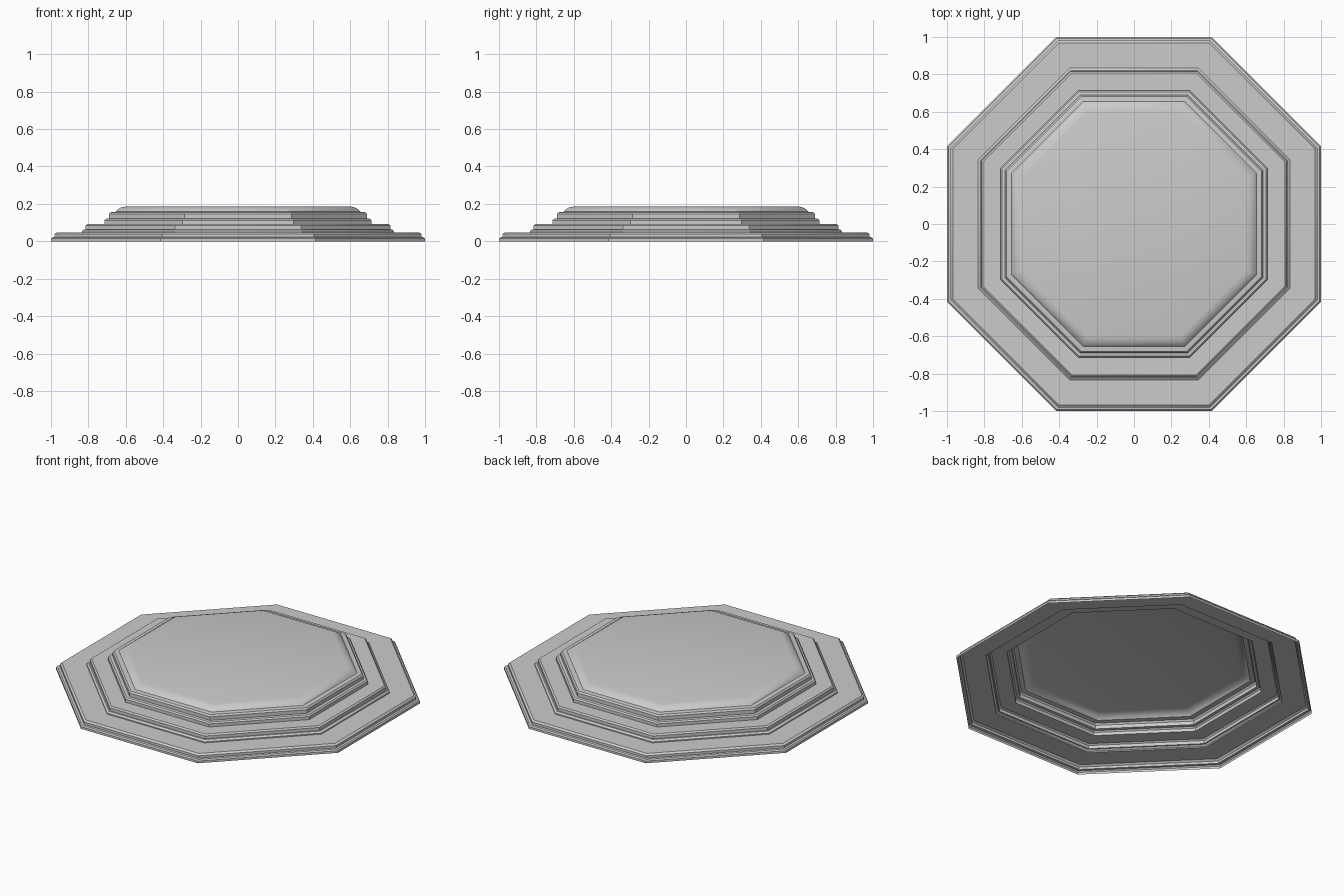
import bpy, bmesh
from math import pi, cos, sin

if "Cube" in bpy.data.objects:
    bpy.data.objects.remove(bpy.data.objects["Cube"])

SIDES = 8

# stepped outline from ground to top: (distance to flat side, height)
PROFILE = [
    (1.0, 0.0), (1.0, 0.014), (0.993, 0.021), (0.98, 0.023),      # bottom tread
    (0.98, 0.038), (0.969, 0.048),
    (0.833, 0.048), (0.833, 0.055), (0.822, 0.064), (0.815, 0.064),  # second tread
    (0.815, 0.084), (0.806, 0.092),
    (0.715, 0.092), (0.715, 0.112), (0.707, 0.12), (0.69, 0.122),    # third tread
    (0.69, 0.145), (0.682, 0.155), (0.655, 0.158),                    # top moulding
    (0.644, 0.17), (0.625, 0.181), (0.6, 0.186),                      # rounded crown
]


def ring(bm, apothem, z):
    r = apothem / cos(pi / SIDES)
    return [bm.verts.new((r * cos((2 * i + 1) * pi / SIDES),
                          r * sin((2 * i + 1) * pi / SIDES), z))
            for i in range(SIDES)]


# octagonal stepped shell, open underneath
bm = bmesh.new()
rings = [ring(bm, a, z) for a, z in PROFILE]
for lo, hi in zip(rings, rings[1:]):
    for i in range(SIDES):
        j = (i + 1) % SIDES
        bm.faces.new((lo[i], lo[j], hi[j], hi[i]))
bm.faces.new(rings[-1])
mesh = bpy.data.meshes.new("stepped_platform")
bm.to_mesh(mesh)
bm.free()
platform = bpy.data.objects.new("stepped_platform", mesh)
bpy.context.collection.objects.link(platform)

# soft crown, sharp steps
bpy.context.view_layer.objects.active = platform
platform.select_set(True)
bpy.ops.object.shade_smooth_by_angle(angle=pi / 6)
